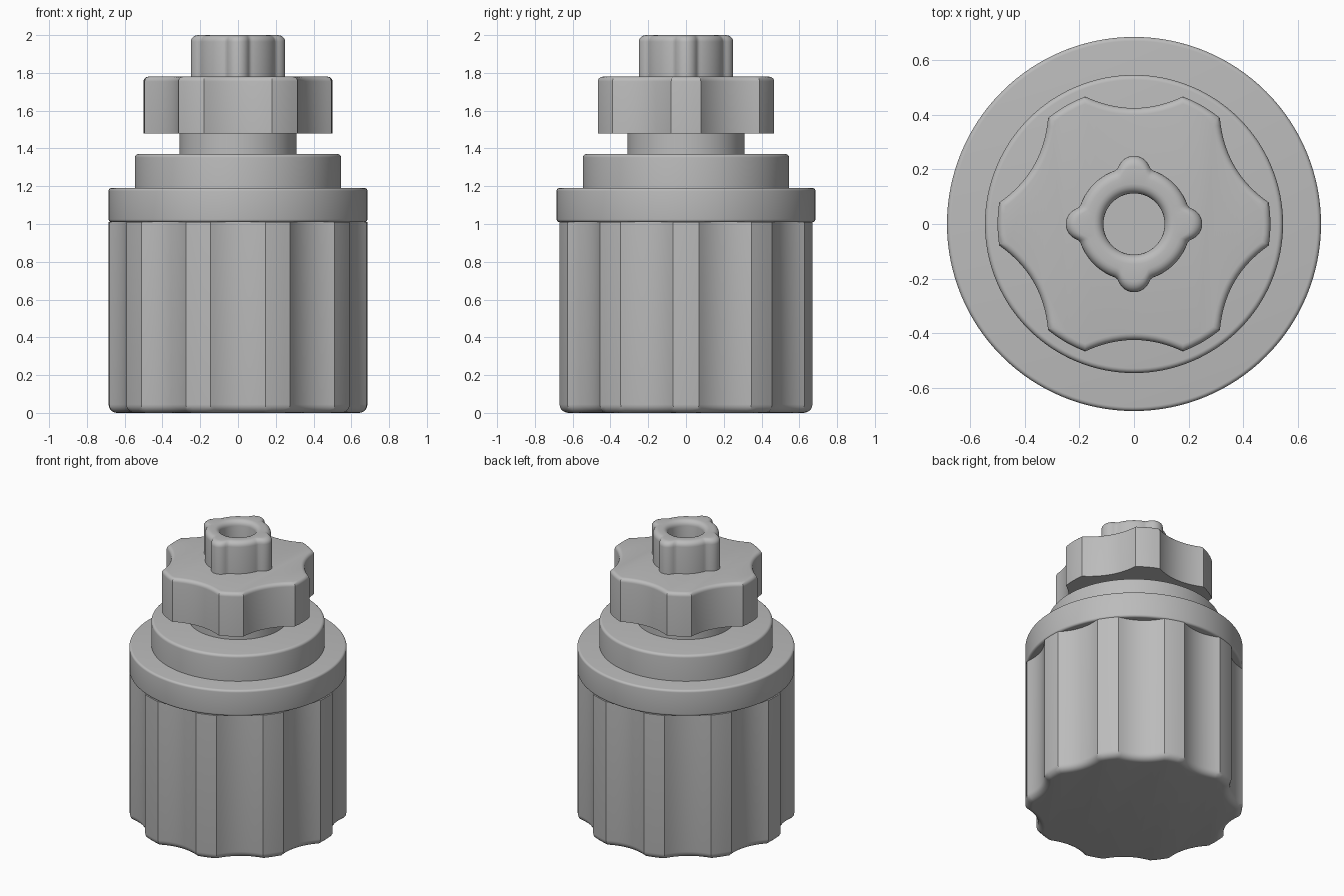
import bpy, bmesh
from math import sin, cos, pi, radians, sqrt

cube = bpy.data.objects.get("Cube")
if cube:
    bpy.data.objects.remove(cube)

grey = bpy.data.materials.new("plain grey")
grey.use_nodes = True
grey.diffuse_color = (0.5, 0.5, 0.5, 1)
grey.node_tree.nodes["Principled BSDF"].inputs["Base Color"].default_value = (0.5, 0.5, 0.5, 1)


def circle(r, n=128):
    return [(r * cos(2 * pi * i / n), r * sin(2 * pi * i / n)) for i in range(n)]


def fluted(r, count, half_land, depth, steps=14):
    """Circle of lands separated by shallow scallops; one land lies on +x."""
    pts = []
    pitch = 2 * pi / count
    half = pitch / 2 - half_land
    chord_r, chord_h = r * cos(half), r * sin(half)
    for k in range(count):
        a = k * pitch
        for i in range(4):
            b = a + half_land * (i / 2 - 1)
            pts.append((r * cos(b), r * sin(b)))
        mid = a + pitch / 2
        for i in range(steps):
            t = 2 * i / steps - 1
            d, s = chord_r - depth * (1 - t * t), t * chord_h
            pts.append((d * cos(mid) - s * sin(mid), d * sin(mid) + s * cos(mid)))
    return pts


def lugged(r, centre, lug, n=128):
    """Circle with four round lugs blended into it."""
    pts = []
    for i in range(n):
        a = 2 * pi * i / n
        q = (a + pi / 4) % (pi / 2) - pi / 4
        reach = lug ** 2 - (centre * sin(q)) ** 2
        bump = centre * cos(q) + sqrt(reach) if reach > 0 else 0
        blend = max(0, 1 - abs(bump - r) / 0.02)
        d = max(r, bump) + 0.004 * blend ** 2
        pts.append((d * cos(a), d * sin(a)))
    return pts


def loft(name, rings, bevel, sharp=32):
    """Skin rings of (outline, height, rounded) and cap both ends."""
    bm = bmesh.new()
    weight = bm.edges.layers.float.new("bevel_weight_edge")
    loops = [[bm.verts.new((x, y, z)) for x, y in pts] for pts, z, _ in rings]
    n = len(loops[0])
    for low, high in zip(loops, loops[1:]):
        for i in range(n):
            j = (i + 1) % n
            bm.faces.new((low[i], low[j], high[j], high[i]))
    bm.faces.new(loops[0][::-1])
    bm.faces.new(loops[-1])
    for loop, (_, _, rounded) in zip(loops, rings):
        if rounded:
            for i in range(n):
                bm.edges.get((loop[i], loop[(i + 1) % n]))[weight] = 1
    bmesh.ops.recalc_face_normals(bm, faces=bm.faces)
    mesh = bpy.data.meshes.new(name)
    bm.to_mesh(mesh)
    bm.free()
    mesh.materials.append(grey)
    ob = bpy.data.objects.new(name, mesh)
    bpy.context.collection.objects.link(ob)
    bpy.ops.object.select_all(action='DESELECT')
    ob.select_set(True)
    bpy.context.view_layer.objects.active = ob
    if bevel:
        mod = ob.modifiers.new("rounded_rim", 'BEVEL')
        mod.limit_method = 'WEIGHT'
        mod.width = bevel
        mod.segments = 5
        mod.use_clamp_overlap = False
        bpy.ops.object.modifier_apply(modifier=mod.name)
    bpy.ops.object.shade_smooth_by_angle(angle=radians(sharp))
    return ob


# Fluted grip body with a rounded foot
grip = fluted(0.685, 10, radians(5.7), 0.035)
loft("fluted_body", [(grip, 0, True), (grip, 1.01, False)], 0.045)

# Plain collar and stepped shoulder above it
collar = circle(0.685)
loft("collar", [(collar, 1.01, True), (collar, 1.19, True)], 0.015)
shoulder = circle(0.546)
loft("shoulder", [(shoulder, 1.18, False), (shoulder, 1.37, True)], 0.018)

# Neck and six-lobed knob
neck = circle(0.31)
loft("neck", [(neck, 1.36, False), (neck, 1.49, False)], 0)
lobes = fluted(0.5, 6, radians(9), 0.042)
loft("lobed_knob", [(lobes, 1.48, False), (lobes, 1.78, True)], 0.025)

# Hollow post with four lugs
lugs, bore = lugged(0.208, 0.19, 0.06), circle(0.112)
loft("lugged_post", [(lugs, 1.77, False), (lugs, 2, True),
                     (bore, 2, True), (bore, 1.79, False)], 0.035)
